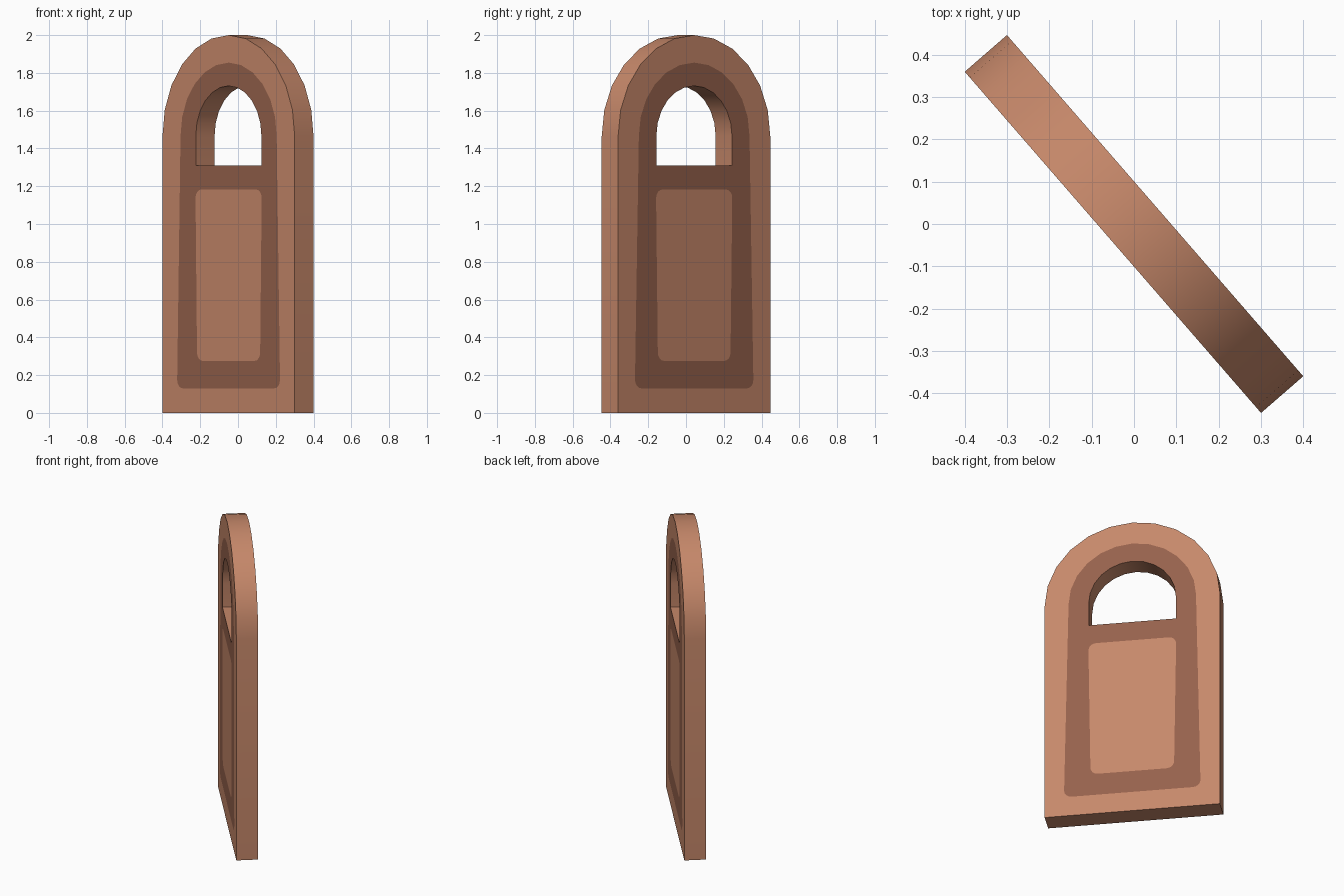
import bpy, bmesh, math
from mathutils import Matrix

if "Cube" in bpy.data.objects:
    bpy.data.objects.remove(bpy.data.objects["Cube"])

HALF_T = 0.066      # half thickness
SPRING = 1.4665     # height where the arches begin


def arch(radius, steps=12):
    """Semicircle from right to left above the spring line."""
    return [(radius * math.cos(math.pi * i / steps),
             SPRING + radius * math.sin(math.pi * i / steps)) for i in range(steps + 1)]


def corner(x, z, start, r=0.045, steps=4):
    """Rounded corner at (x, z), sweeping 90 degrees from the start angle."""
    mid = math.radians(start + 45)
    cx = x - math.copysign(r, math.cos(mid))
    cz = z - math.copysign(r, math.sin(mid))
    pts = []
    for i in range(steps + 1):
        a = math.radians(start + 90 * i / steps)
        pts.append((cx + r * math.cos(a), cz + r * math.sin(a)))
    return pts


def material(name, color):
    m = bpy.data.materials.new(name)
    m.diffuse_color = (*color, 1)
    m.use_nodes = True
    m.node_tree.nodes["Principled BSDF"].inputs["Base Color"].default_value = m.diffuse_color
    return m


# Profiles (counter-clockwise in x, z)
profiles = {
    "outline": [(-0.5335, 0), (0.5335, 0)] + arch(0.5335),
    "band": corner(-0.415, 0.13, 180) + corner(0.415, 0.13, 270) + arch(0.388),
    "window": [(-0.265, 1.31), (0.265, 1.31)] + arch(0.265),
    "panel": corner(-0.255, 0.275, 180) + corner(0.255, 0.275, 270)
             + corner(0.267, 1.183, 0) + corner(-0.267, 1.183, 90),
}

bm = bmesh.new()
sides = []
for y in (-HALF_T, HALF_T):
    verts, edges = {}, {}
    for key, pts in profiles.items():
        vs = [bm.verts.new((x, y, z)) for x, z in pts]
        verts[key] = vs
        edges[key] = [bm.edges.new((vs[i - 1], vs[i])) for i in range(len(vs))]
    # Flush coloured regions: outer frame, dark band, lower panel
    for keys, mat in ((("outline", "band"), 0),
                      (("band", "window", "panel"), 1),
                      (("panel",), 0)):
        loop_edges = [e for k in keys for e in edges[k]]
        res = bmesh.ops.triangle_fill(bm, edges=loop_edges, use_beauty=True,
                                      normal=(0, math.copysign(1, y), 0))
        for f in res["geom"]:
            if isinstance(f, bmesh.types.BMFace):
                f.material_index = mat
    sides.append(verts)

# Outer rim and window reveal
for key in ("outline", "window"):
    a, b = sides[0][key], sides[1][key]
    for i in range(len(a)):
        f = bm.faces.new((a[i - 1], a[i], b[i], b[i - 1]))
        f.smooth = True
bmesh.ops.recalc_face_normals(bm, faces=bm.faces)
bmesh.ops.rotate(bm, verts=bm.verts, cent=(0, 0, 0),
                 matrix=Matrix.Rotation(math.atan2(-0.806, 0.7), 3, 'Z'))

# Door object
mesh = bpy.data.meshes.new("arched_door")
bm.to_mesh(mesh)
bm.free()
mesh.materials.append(material("light_wood", (0.565, 0.246, 0.144)))
mesh.materials.append(material("dark_wood", (0.305, 0.122, 0.072)))
mesh.set_sharp_from_angle(angle=math.radians(30))
door = bpy.data.objects.new("arched_door", mesh)
bpy.context.collection.objects.link(door)
